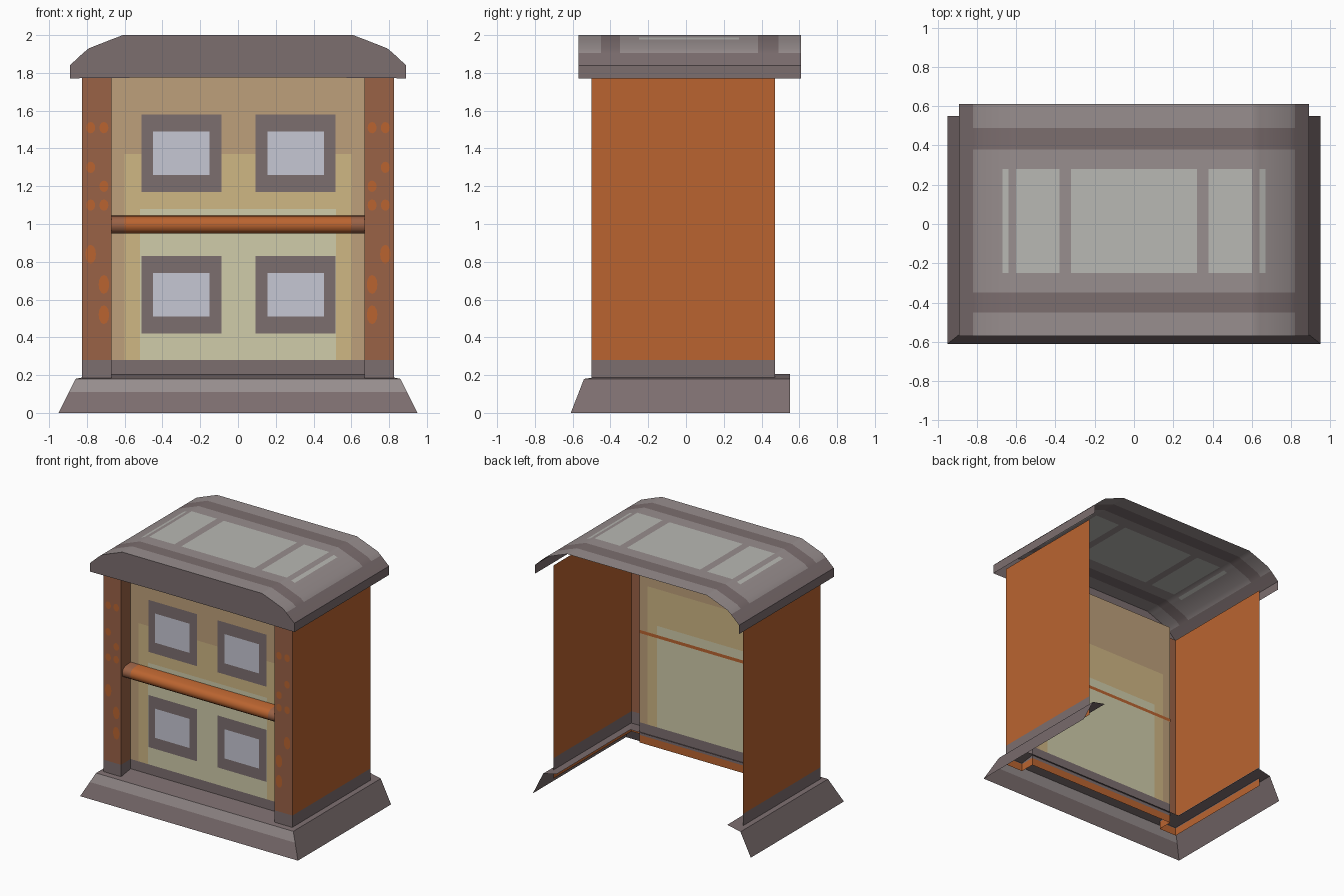
import bpy
import bmesh
import math
from mathutils import Vector

cube = bpy.data.objects.get("Cube")
if cube:
    bpy.data.objects.remove(cube, do_unlink=True)


# Flat colours, given as 0-255 display values
def linear(v):
    v /= 255
    return v / 12.92 if v <= 0.04045 else ((v + 0.055) / 1.055) ** 2.4


COLOURS = {
    "dark_mauve": (124, 110, 111), "light_mauve": (152, 142, 142),
    "pale_grey": (184, 184, 179), "orange": (186, 100, 48),
    "brown": (154, 98, 70), "tan": (190, 160, 123),
    "sand": (207, 183, 132), "cream": (208, 204, 170),
    "pane_blue": (198, 199, 211),
}
MATS = {}
for name, rgb in COLOURS.items():
    m = bpy.data.materials.new(name)
    m.use_nodes = True
    col = (*[linear(c) for c in rgb], 1)
    m.diffuse_color = col
    m.node_tree.nodes["Principled BSDF"].inputs["Base Color"].default_value = col
    MATS[name] = m


def sheet(name, rows, rule, pivot=(0, 0, 1), smooth=None):
    """Grid of faces through rows of points, coloured by face centre."""
    bm = bmesh.new()
    vs = [[bm.verts.new(p) for p in row] for row in rows]
    for a, b in zip(vs, vs[1:]):
        for i in range(len(a) - 1):
            bm.faces.new((a[i], a[i + 1], b[i + 1], b[i]))
    bm.normal_update()
    piv = Vector(pivot)
    out = sum(f.normal.dot(f.calc_center_median() - piv) * f.calc_area() for f in bm.faces)
    if out < 0:
        bmesh.ops.reverse_faces(bm, faces=bm.faces[:])
    me = bpy.data.meshes.new(name)
    used = []
    for f in bm.faces:
        key = rule(f.calc_center_median()) if callable(rule) else rule
        if key not in used:
            used.append(key)
            me.materials.append(MATS[key])
        f.material_index = used.index(key)
    bm.to_mesh(me)
    bm.free()
    ob = bpy.data.objects.new(name, me)
    bpy.context.collection.objects.link(ob)
    if smooth:
        bpy.ops.object.select_all(action='DESELECT')
        bpy.context.view_layer.objects.active = ob
        ob.select_set(True)
        bpy.ops.object.shade_smooth_by_angle(angle=math.radians(smooth))
    return ob


def mirrored(half):
    """Extend a half profile of (x, z) points to the -x side."""
    return [(-x, z) for x, z in half] + [(x, z) for x, z in reversed(half)]


# Roof: arched sheet, open at the back and below
half = [(0.89, 1.77), (0.89, 1.84), (0.82, 1.905), (0.79, 1.93), (0.67, 1.977),
        (0.64, 1.988), (0.61, 2.0), (0.6, 2.0), (0.38, 2.0), (0.32, 2.0)]
profile = mirrored(half)


def roof_colour(c):
    ax = abs(c.x)
    if ax > 0.82 or -0.45 < c.y < -0.35 or 0.38 < c.y < 0.49:
        return "dark_mauve"
    panel = ax < 0.32 or 0.38 < ax < 0.6 or 0.64 < ax < 0.67
    return "pale_grey" if panel and -0.25 < c.y < 0.28 else "light_mauve"


roof_ys = (-0.57, -0.45, -0.35, -0.25, 0.28, 0.38, 0.49, 0.61)
sheet("roof", [[(x, y, z) for x, z in profile] for y in roof_ys], roof_colour, smooth=30)

# Roof front board, its lower edge rising slightly at the middle
board = profile[1:-1]
sheet("roof_front", [[(x, -0.57, z) for x, z in board],
                     [(x, -0.57, 1.78 - 0.01 * abs(x)) for x, z in board]], "dark_mauve")

# Base: mitred skirt round the front and sides, with a sloping ledge
skirt = [(0, 0, 0), (0.055, 0.043, 0.11), (0.09, 0.07, 0.18), (0.205, 0.24, 0.205)]
rows = []
for ox, oy, z in skirt:
    x, y = 0.95 - ox, oy - 0.61
    rows.append([(-x, 0.55, z), (-x, y, z), (x, y, z), (x, 0.55, z)])
sheet("base", rows,
      lambda c: "light_mauve" if c.y < -0.5 and 0.11 < c.z < 0.18 else "dark_mauve",
      pivot=(0, 0, 0))

# Side walls, each folding round into a front pillar and its inner return
def wall_colour(c):
    if c.z < 0.18:
        return "orange"
    if c.z < 0.28:
        return "dark_mauve"
    return "orange" if abs(c.x) > 0.82 else "brown"


plan = [(0.825, 0.47), (0.825, -0.5), (0.67, -0.5), (0.67, -0.38)]
spots = [(0.78, 1.51), (0.71, 1.51), (0.78, 1.30), (0.71, 1.20), (0.71, 1.10),
         (0.78, 1.10), (0.78, 0.84), (0.71, 0.68), (0.71, 0.52)]
for side, s in (("left", 1), ("right", -1)):
    sheet(side + "_wall", [[(s * x, y, z) for x, y in plan]
                           for z in (0.12, 0.18, 0.28, 1.8)], wall_colour)
    # Painted oval spots on the pillar
    for x, z in spots:
        rx, rz = (0.024, 0.03) if z > 1 else (0.028, 0.05)
        ring = [(math.cos(k * math.tau / 12), math.sin(k * math.tau / 12)) for k in range(13)]
        edge = [(s * x + rx * a, -0.503, z + rz * b) for a, b in ring]
        bm = bmesh.new()
        f = bm.faces.new([bm.verts.new(p) for p in edge[:-1]])
        f.normal_update()
        if f.normal.y > 0:
            f.normal_flip()
        me = bpy.data.meshes.new(side + "_pillar_spot")
        bm.to_mesh(me)
        bm.free()
        me.materials.append(MATS["orange"])
        bpy.context.collection.objects.link(bpy.data.objects.new(me.name, me))


# Front panel between the pillars
def front_colour(c):
    ax = abs(c.x)
    if c.z < 0.18:
        return "orange"
    if c.z < 0.28:
        return "dark_mauve"
    if c.z > 1.37 or ax > 0.6:
        return "tan"
    return "cream" if c.z < 1.08 and ax < 0.52 else "sand"


front_xs = (-0.67, -0.6, -0.52, 0.52, 0.6, 0.67)
sheet("front_panel", [[(x, -0.38, z) for x in front_xs]
                      for z in (0.12, 0.18, 0.28, 1.08, 1.37, 1.8)], front_colour)

# Rounded rail across the middle, and its thin edge inside
rail = [(-0.38, 0.95), (-0.45, 0.95), (-0.48, 0.97), (-0.485, 1.0),
        (-0.475, 1.025), (-0.45, 1.04), (-0.38, 1.045)]
sheet("rail", [[(x, y, z) for y, z in rail] for x in (-0.67, -0.6, 0.6, 0.67)],
      lambda c: "brown" if abs(c.x) > 0.6 else "orange", pivot=(0, -0.38, 1), smooth=50)
sheet("rail_inner_edge", [[(-0.67, -0.376, z), (0.67, -0.376, z)] for z in (0.985, 1.01)],
      "orange", pivot=(0, -0.5, 1))

# Windows: a frame plate with a paler pane on it
def plate(name, x, z, w, h, y, mat):
    sheet(name, [[(x - w, y, z + k), (x + w, y, z + k)] for k in (-h, h)], mat)


for level, z in (("lower", 0.625), ("upper", 1.375)):
    for side, x in (("left", 0.305), ("right", -0.3)):
        tall = 0.205
        plate(f"{level}_{side}_window_frame", x, z, 0.212, tall, -0.386, "dark_mauve")
        plate(f"{level}_{side}_window_pane", x, z, 0.15, tall - 0.09, -0.391, "pane_blue")
